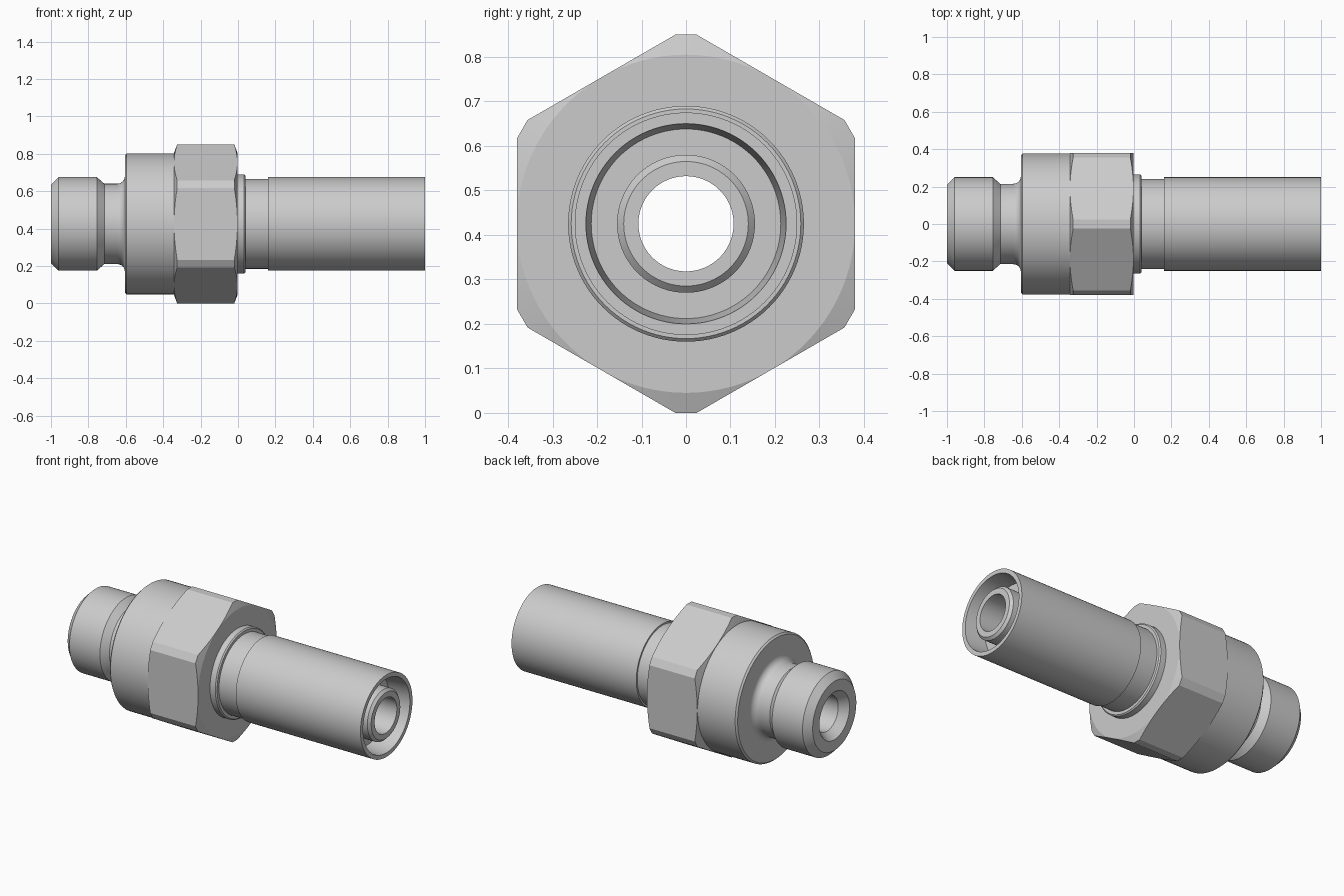
import bpy, bmesh
from math import cos, pi, radians, tan
from mathutils import Matrix, Vector

AXIS_Z = 0.425      # height of the fitting's centre line
BORE = 0.107        # through-hole radius
SEGMENTS = 96

old = bpy.data.objects.get("Cube")
if old:
    bpy.data.objects.remove(old)

steel = bpy.data.materials.new("plain grey steel")
steel.use_nodes = True
grey = (0.6, 0.6, 0.6, 1)
steel.diffuse_color = grey
steel.node_tree.nodes["Principled BSDF"].inputs["Base Color"].default_value = grey


def finish(name, bm):
    """Turn a bmesh into an object lying on the centre line."""
    bmesh.ops.recalc_face_normals(bm, faces=bm.faces)
    mesh = bpy.data.meshes.new(name)
    bm.to_mesh(mesh)
    bm.free()
    obj = bpy.data.objects.new(name, mesh)
    bpy.context.collection.objects.link(obj)
    obj.location.z = AXIS_Z
    mesh.materials.append(steel)
    return obj


def smooth(obj):
    bpy.ops.object.select_all(action="DESELECT")
    obj.select_set(True)
    bpy.context.view_layer.objects.active = obj
    bpy.ops.object.shade_smooth_by_angle(angle=radians(20))


def lathe(name, profile):
    """Spin a closed (x, radius) outline around the x axis."""
    bm = bmesh.new()
    verts = [bm.verts.new((x, 0, r)) for x, r in profile]
    edges = [bm.edges.new((a, b)) for a, b in zip(verts, verts[1:] + verts[:1])]
    bmesh.ops.spin(bm, geom=verts + edges, cent=(0, 0, 0), axis=(1, 0, 0),
                   angle=2 * pi, steps=SEGMENTS, use_merge=True)
    bmesh.ops.remove_doubles(bm, verts=bm.verts, dist=1e-5)
    return finish(name, bm)


# Nose, undercut neck with a fillet, and round collar
fillet = [(-0.645 + 0.04 * cos(a), 0.255 + 0.04 * cos(a + pi / 2))
          for a in [pi / 2 - i * pi / 12 for i in range(7)]]
nose = lathe("nose_and_collar", [
    (-1, 0.145), (-1, 0.21), (-0.96, 0.25), (-0.755, 0.25), (-0.715, 0.215),
    *fillet, (-0.605, 0.367), (-0.595, 0.377), (-0.342, 0.377),
    (-0.342, BORE), (-0.95, BORE)])
smooth(nose)

# Hexagon with blunted corners
flat, corner, left, right = 0.38, 0.425, -0.342, -0.003
bm = bmesh.new()
half = (flat / cos(pi / 6) - corner) * tan(pi / 3)
ring = []
for i in range(6):
    turn = Matrix.Rotation(i * pi / 3, 3, "X")
    ring += [bm.verts.new(turn @ Vector((left, y, corner))) for y in (half, -half)]
face = bm.faces.new(ring)
extruded = bmesh.ops.extrude_face_region(bm, geom=[face])["geom"]
bmesh.ops.translate(bm, vec=(right - left, 0, 0),
                    verts=[v for v in extruded if isinstance(v, bmesh.types.BMVert)])
hexagon = finish("hexagon", bm)

# Conical end chamfers and the bore of the hexagon
cutter = lathe("hexagon_chamfer_cutter", [
    (left, BORE), (left, flat), (left + 0.026, 0.45),
    (right - 0.026, 0.45), (right, flat), (right, BORE)])
cutter.hide_render = True
cut = hexagon.modifiers.new("chamfer", "BOOLEAN")
cut.operation, cut.solver, cut.object = "INTERSECT", "EXACT", cutter
bpy.context.view_layer.objects.active = hexagon
bpy.ops.object.modifier_apply(modifier="chamfer")
bpy.data.objects.remove(cutter)
smooth(hexagon)

# Flange, relief groove, outer sleeve, recess and inner tube
sleeve = lathe("flange_and_sleeve", [
    (right, BORE), (right, 0.265), (0.033, 0.265), (0.04, 0.258), (0.04, 0.24),
    (0.16, 0.24), (0.16, 0.25), (1, 0.25), (1, 0.225), (0.87, 0.213),
    (0.87, 0.155), (0.98, 0.155), (0.995, 0.14), (0.995, BORE)])
smooth(sleeve)
